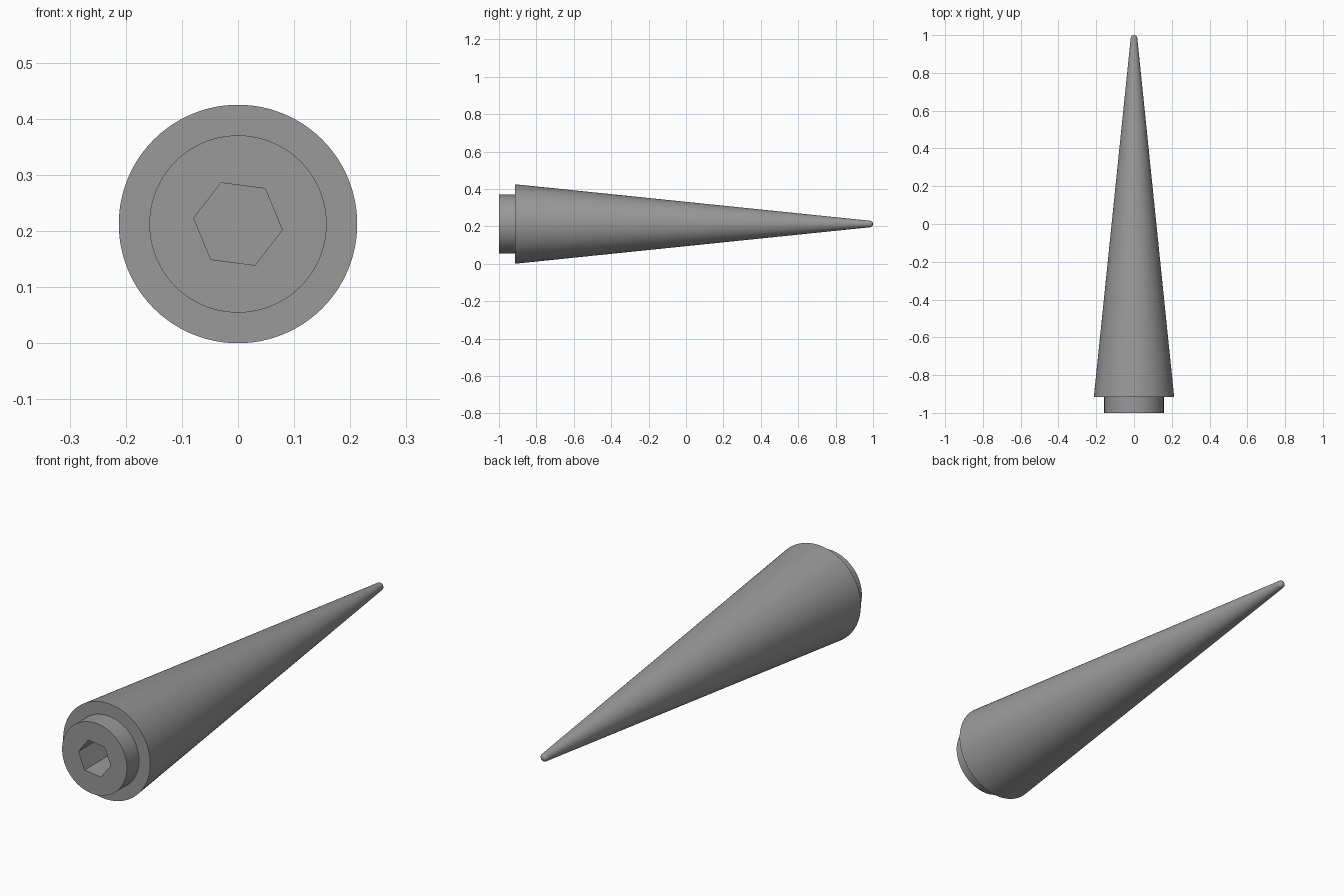
import bpy, bmesh, math

if "Cube" in bpy.data.objects:
    bpy.data.objects.remove(bpy.data.objects["Cube"])

SEGMENTS = 96
RADIUS = 0.2125      # widest radius, also the height of the axis
NECK = 0.158

steel = bpy.data.materials.new("grey")
steel.diffuse_color = (0.32, 0.32, 0.32, 1)
steel.use_nodes = True
steel.node_tree.nodes["Principled BSDF"].inputs["Base Color"].default_value = steel.diffuse_color


def ring(bm, radius, y, count=SEGMENTS, turn=0.0):
    """Closed ring of vertices around the long (y) axis."""
    return [bm.verts.new((radius * math.cos(turn + 2 * math.pi * i / count), y,
                          RADIUS + radius * math.sin(turn + 2 * math.pi * i / count)))
            for i in range(count)]


def skin(bm, a, b):
    """Quads between two rings."""
    n = len(a)
    for i in range(n):
        bm.faces.new((a[i], a[(i + 1) % n], b[(i + 1) % n], b[i]))


def loop_edges(bm, verts):
    return [bm.edges.get((v, verts[(i + 1) % len(verts)])) for i, v in enumerate(verts)]


bm = bmesh.new()

# Neck, shoulder and long taper, ending in a rounded tip
tip_r, tip_y = 0.0175, 0.9825
profile = [(NECK, -1.0), (NECK, -0.915), (RADIUS, -0.915)]
profile += [(tip_r * math.cos(math.radians(a)), tip_y + tip_r * math.sin(math.radians(a)))
            for a in range(6, 90, 12)]
rings = [ring(bm, r, y) for r, y in profile]
for a, b in zip(rings, rings[1:]):
    skin(bm, a, b)
apex = bm.verts.new((0, 1.0, RADIUS))
for i, v in enumerate(rings[-1]):
    bm.faces.new((v, rings[-1][(i + 1) % SEGMENTS], apex))

# Hexagonal socket sunk into the neck
turn = math.radians(-7.5)
mouth = ring(bm, 0.0795, -1.0, 6, turn)
floor = ring(bm, 0.0795, -0.75, 6, turn)
skin(bm, mouth, floor)
bm.faces.new(floor)

# Flat end face around the socket
bmesh.ops.triangle_fill(bm, use_beauty=True, normal=(0, -1, 0),
                        edges=loop_edges(bm, rings[0]) + loop_edges(bm, mouth))
bmesh.ops.recalc_face_normals(bm, faces=bm.faces)

mesh = bpy.data.meshes.new("tapered_pin")
bm.to_mesh(mesh)
bm.free()
mesh.materials.append(steel)
pin = bpy.data.objects.new("tapered_pin", mesh)
bpy.context.collection.objects.link(pin)

# Smooth sides with crisp rims
bpy.context.view_layer.objects.active = pin
pin.select_set(True)
bpy.ops.object.shade_smooth_by_angle(angle=math.radians(30))
